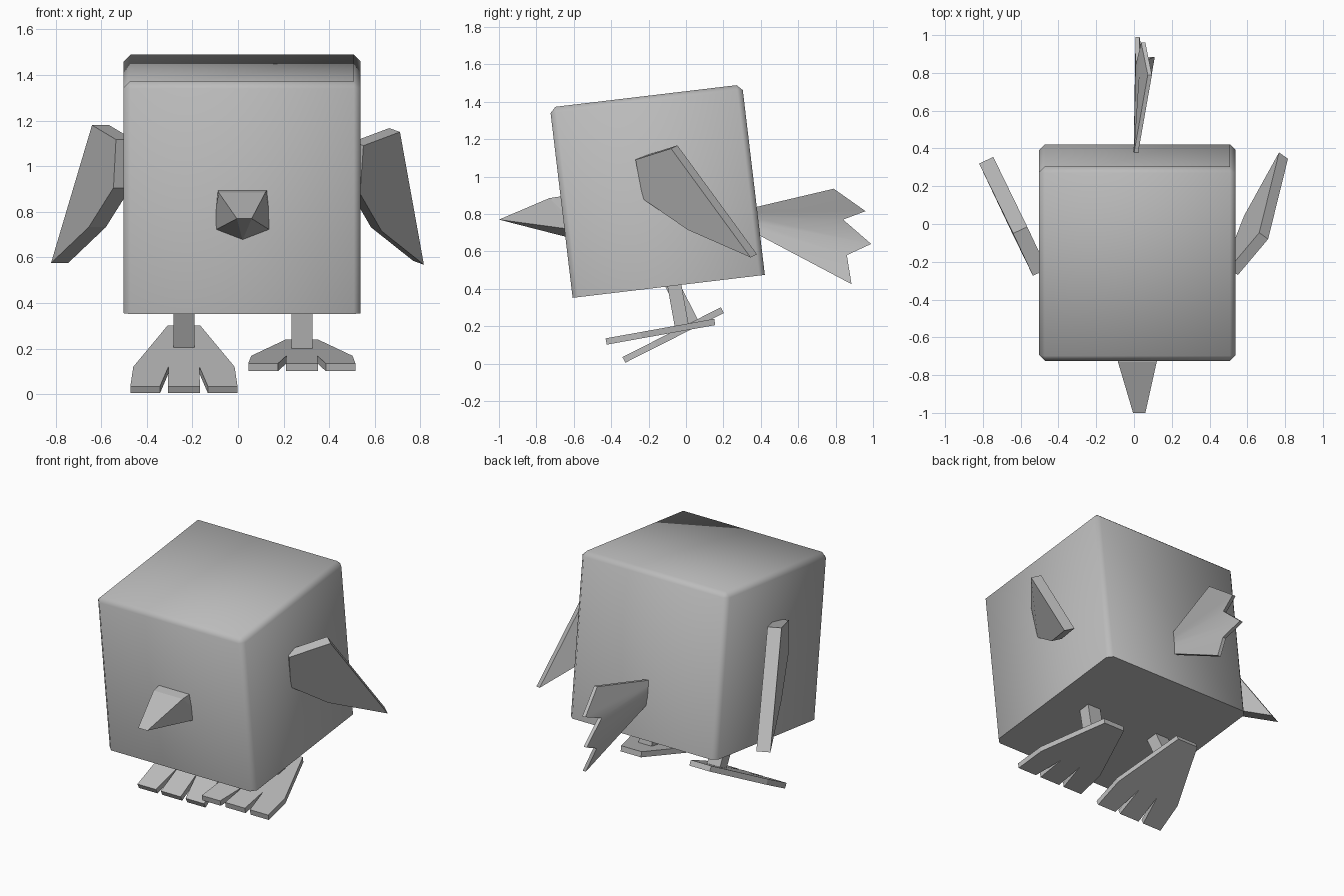
import bpy, bmesh, math
from mathutils import Vector, Matrix

if "Cube" in bpy.data.objects:
    bpy.data.objects.remove(bpy.data.objects["Cube"])

grey = bpy.data.materials.new("plain_grey")
grey.diffuse_color = (0.5, 0.5, 0.5, 1)
grey.use_nodes = True
grey.node_tree.nodes["Principled BSDF"].inputs["Base Color"].default_value = grey.diffuse_color


def finish(name, bm, smooth=None):
    bmesh.ops.recalc_face_normals(bm, faces=bm.faces)
    me = bpy.data.meshes.new(name)
    bm.to_mesh(me)
    bm.free()
    me.materials.append(grey)
    ob = bpy.data.objects.new(name, me)
    bpy.context.collection.objects.link(ob)
    if smooth:
        bpy.ops.object.select_all(action='DESELECT')
        ob.select_set(True)
        bpy.context.view_layer.objects.active = ob
        bpy.ops.object.shade_smooth_by_angle(angle=math.radians(smooth))
    return ob


def slab(bm, outline, offset):
    """Closed slab from a flat outline pushed along an offset."""
    a = [bm.verts.new(p) for p in outline]
    b = [bm.verts.new(Vector(p) + Vector(offset)) for p in outline]
    n = len(a)
    bm.faces.new(a)
    bm.faces.new(b[::-1])
    for i in range(n):
        j = (i + 1) % n
        bm.faces.new((a[i], b[i], b[j], a[j]))


# Body: tilted cube, all edges chamfered except those of the underside
bm = bmesh.new()
bmesh.ops.create_cube(bm, size=1)
bmesh.ops.scale(bm, verts=bm.verts, vec=(1.04, 1.035, 1.025))
edges = [e for e in bm.edges if max(v.co.z for v in e.verts) > 0]
bmesh.ops.bevel(bm, geom=edges, offset=0.03, segments=1, affect='EDGES')
bmesh.ops.transform(bm, verts=bm.verts, matrix=Matrix.Translation(
    (0.018, -0.153, 0.922)) @ Matrix.Rotation(math.radians(6.8), 4, 'X'))
finish("body", bm, 60)

# Wings: five-sided slabs, each swung out at its own angle
right = [(.55, -.27, 1.09), (.71, -.08, 1.15), (.815, .345, .568),
         (.63, .01, .715), (.535, -.23, .88)]
left = [(-.535, -.274, 1.117), (-.64, -.05, 1.18), (-.82, .32, .575),
        (-.654, -.03, .733), (-.546, -.252, .905)]
for name, pts, off in (("right_wing", right, (-.047, .034, .017)),
                       ("left_wing", left, (.075, .035, 0))):
    bm = bmesh.new()
    slab(bm, pts, off)
    finish(name, bm)

# Beak: hull of the base ring, the upper bridge and the narrow tip
bm = bmesh.new()
base = [(-.09, .90), (.13, .90), (.14, .785), (.14, .72),
        (.02, .675), (-.10, .72), (-.10, .785)]
for x, z in base:
    bm.verts.new((x, -.63, z))
for p in [(-.085, -.73, .885), (.12, -.73, .885),
          (-.005, -1, .77), (.06, -1, .77)]:
    bm.verts.new(p)
bmesh.ops.convex_hull(bm, input=bm.verts)
finish("beak", bm)

# Tail: folded fan with three feather ends
ends = [(.095, .79, .935), (.06, .96, .815), (.03, .84, .77),
        (.03, .99, .64), (.05, .86, .58), (.11, .885, .425)]
bm = bmesh.new()
layers = []
for dx in (0, -.022):
    root = [bm.verts.new((.02 + dx, .365, .835 - .027 * i)) for i in range(6)]
    tip = [bm.verts.new((x + dx, y, z)) for x, y, z in ends]
    for i in range(5):
        bm.faces.new((root[i], tip[i], tip[i + 1], root[i + 1]))
    layers.append(root + tip[::-1])
a, b = layers
for i in range(12):
    j = (i + 1) % 12
    bm.faces.new((a[i], a[j], b[j], b[i]))
finish("tail", bm, 30)

# Feet and legs: three-toed slab with an upright post, pitched about the toes
half = [(.072, .59), (.222, .19), (.235, 0), (.105, 0), (.068, .19), (.07, 0)]
outline = half + [(-x, d) for x, d in reversed(half)]
for side, x, y, z, pitch in (("left", -.237, -.34, .035, 26.8),
                             ("right", .28, -.43, .135, 10.2)):
    place = (Matrix.Translation((x, y, z))
             @ Matrix.Rotation(math.radians(pitch), 4, 'X'))
    bm = bmesh.new()
    slab(bm, [(px, d, 0) for px, d in outline], (0, 0, -.034))
    bmesh.ops.transform(bm, verts=bm.verts, matrix=place)
    finish(side + "_foot", bm)
    bm = bmesh.new()
    slab(bm, [(-.046, .375, -.01), (.046, .375, -.01),
              (.046, .45, -.01), (-.046, .45, -.01)], (0, 0, .28))
    bmesh.ops.transform(bm, verts=bm.verts, matrix=place)
    finish(side + "_leg", bm)
